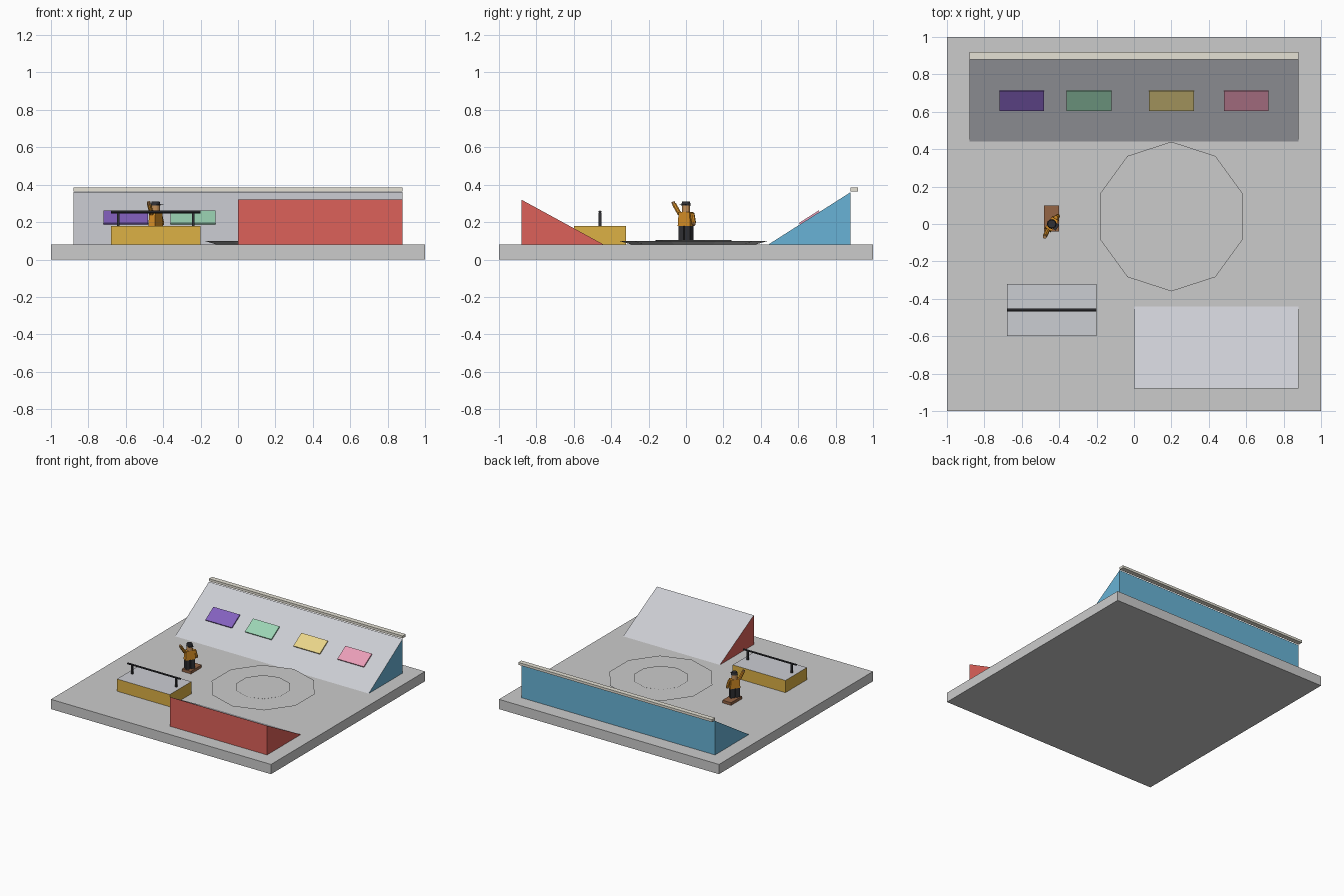
import bpy, bmesh, math
from mathutils import Matrix, Vector

if "Cube" in bpy.data.objects:
    bpy.data.objects.remove(bpy.data.objects["Cube"])


def mat(name, r, g, b):
    m = bpy.data.materials.new(name)
    m.diffuse_color = (r, g, b, 1)
    m.use_nodes = True
    m.node_tree.nodes["Principled BSDF"].inputs["Base Color"].default_value = m.diffuse_color
    return m


RED = mat("red", .72, .12, .10)
BLUE = mat("blue", .14, .45, .67)
YELLOW = mat("yellow", .72, .44, .06)
CREAM = mat("cream", .78, .75, .66)
DARK = mat("charcoal", .03, .03, .035)
ORANGE = mat("orange", .70, .28, .02)
SKIN = mat("skin", .55, .28, .10)
WOOD = mat("wood", .30, .13, .06)
GREY = mat("concrete", .6, .61, .65)


def finish(name, bm, materials=(), matrix=None):
    bmesh.ops.recalc_face_normals(bm, faces=bm.faces[:])
    me = bpy.data.meshes.new(name)
    bm.to_mesh(me)
    bm.free()
    for m in materials:
        me.materials.append(m)
    ob = bpy.data.objects.new(name, me)
    bpy.context.collection.objects.link(ob)
    if matrix is not None:
        ob.matrix_world = matrix
    return ob


def box(name, centre, size, material=None, matrix=Matrix(), top=None, taper=1):
    bm = bmesh.new()
    bmesh.ops.create_cube(bm, size=1)
    for v in bm.verts:
        if v.co.z > 0:
            v.co.y *= taper
        v.co = Vector(v.co[i] * size[i] for i in range(3))
    bm.normal_update()
    if top:
        for f in bm.faces:
            f.material_index = int(f.normal.z > .9)
    mats = [m for m in (material, top) if m]
    return finish(name, bm, mats, matrix @ Matrix.Translation(centre))


def frustum(name, centre, r1, r2, depth, sides, material=None, matrix=Matrix()):
    bm = bmesh.new()
    bmesh.ops.create_cone(bm, cap_ends=True, segments=sides, radius1=r1, radius2=r2, depth=depth)
    return finish(name, bm, [material] if material else [], matrix @ Matrix.Translation(centre))


def wedge(name, x0, x1, low_y, high_y, z0, z1, material):
    # triangular prism with a concrete riding face
    bm = bmesh.new()
    a, b = ([bm.verts.new(p) for p in ((x, low_y, z0), (x, high_y, z0), (x, high_y, z1))] for x in (x0, x1))
    bm.faces.new(a)
    bm.faces.new(b)
    for i in range(3):
        j = (i + 1) % 3
        f = bm.faces.new((a[i], a[j], b[j], b[i]))
        f.material_index = int(i == 2)
    return finish(name, bm, (material, GREY))


def rod(name, p, q, radius, sides, material, matrix=Matrix()):
    p, q = Vector(p), Vector(q)
    d = q - p
    m = matrix @ Matrix.Translation((p + q) / 2) @ d.to_track_quat('Z', 'Y').to_matrix().to_4x4()
    return frustum(name, (0, 0, 0), radius, radius, d.length, sides, material, m)


# Ground slab and the two ramps
box("base_slab", (0, 0, .04), (2, 2, .08))
wedge("back_ramp", -.88, .88, .44, .88, .08, .36, BLUE)
wedge("front_ramp", 0, .88, -.44, -.88, .08, .32, RED)
box("back_ramp_coping", (0, .9, .375), (1.76, .04, .02), CREAM)

# Coloured pads lying on the back ramp
slope = math.atan2(.28, .44)
for name, x, c in (("purple", -.60, (.23, .12, .52)), ("mint", -.24, (.33, .66, .46)),
                   ("yellow", .20, (.82, .67, .25)), ("pink", .60, (.82, .34, .48))):
    m = Matrix.Translation((x, .66, .224)) @ Matrix.Rotation(slope, 4, 'X')
    box(name + "_ramp_pad", (0, 0, 0), (.24, .125, .012), mat(name + "_pad", *c), m)

# Ten-sided shallow bowl with its inner disc
frustum("bowl_rim", (.2, .04, .09), .33, .4, .02, 10)
frustum("bowl_centre", (.2, .04, .1025), .2, .21, .005, 10)

# Grind box with rail
box("grind_box", (-.44, -.46, .13), (.48, .28, .10), YELLOW, top=GREY)
rod("grind_rail", (-.68, -.46, .255), (-.20, -.46, .255), .008, 6, DARK)
for side, x in (("left", -.64), ("right", -.24)):
    box(side + "_rail_post", (x, -.46, .215), (.014, .014, .07), DARK)

# Rider on a board; local +x is the rider's front
box("board", (-.44, .03, .093), (.08, .14, .022), WOOD)
R = Matrix.Translation((-.44, 0, 0)) @ Matrix.Rotation(math.radians(-33), 4, 'Z')
for side, s in (("right", -1), ("left", 1)):
    box(side + "_leg", (0, s * .02, .142), (.035, .034, .076), DARK, R)
box("torso", (0, 0, .217), (.04, .08, .074), ORANGE, R, taper=.85)
rod("lowered_arm", (0, .040, .247), (.005, .053, .195), .012, 8, ORANGE, R)
rod("lowered_hand", (.005, .053, .197), (.006, .054, .184), .010, 8, SKIN, R)
rod("raised_arm", (0, -.040, .243), (.005, -.072, .295), .012, 8, ORANGE, R)
rod("raised_hand", (.005, -.072, .293), (.006, -.079, .308), .010, 8, SKIN, R)
frustum("head", (0, 0, .272), .022, .022, .038, 12, SKIN, R)
frustum("cap", (0, 0, .300), .026, .021, .020, 12, DARK, R)
box("cap_brim", (.024, 0, .293), (.026, .036, .005), DARK, R)
